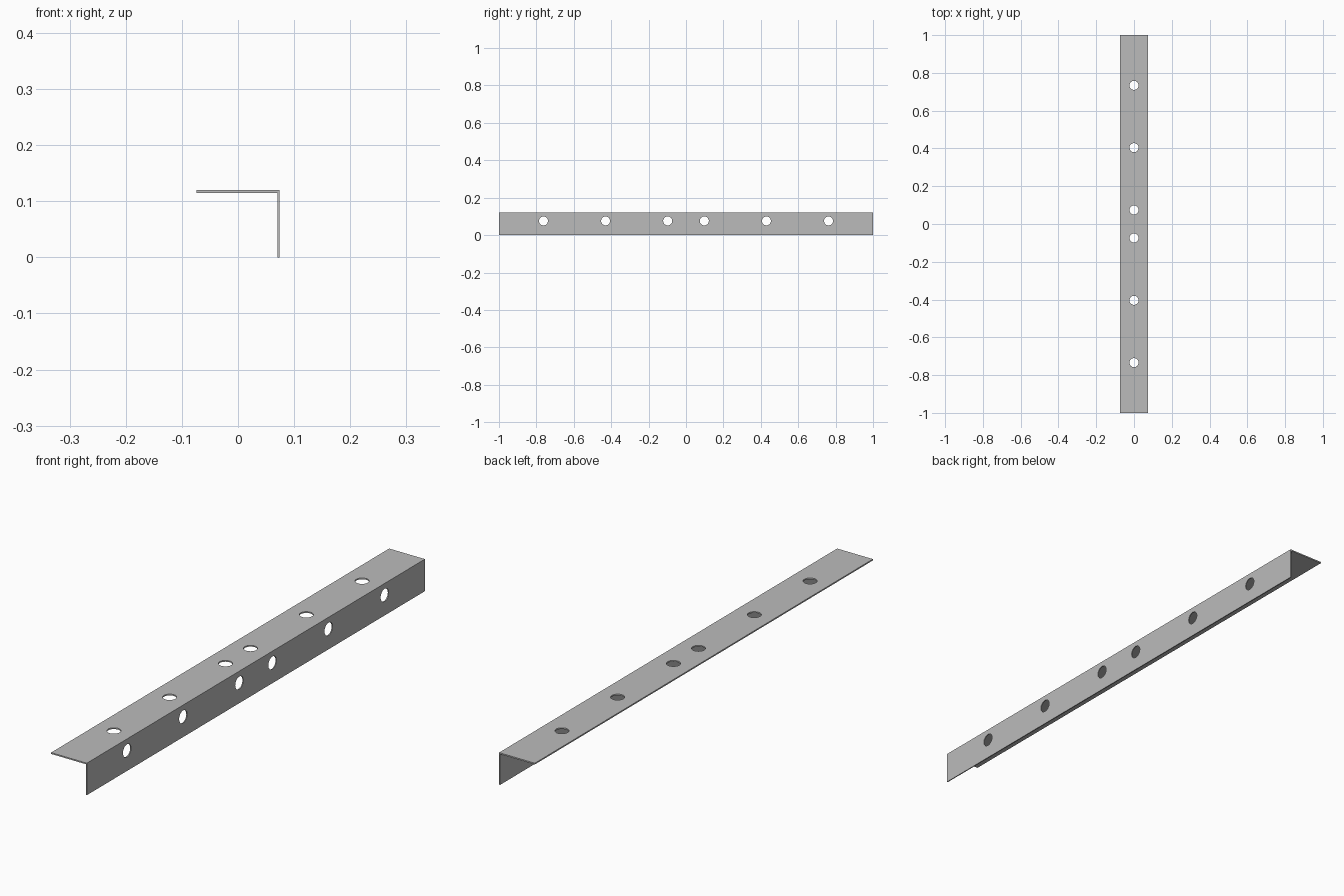
import bpy
import bmesh
from math import pi
from mathutils import Matrix, Vector

default = bpy.data.objects.get("Cube")
if default:
    bpy.data.objects.remove(default, do_unlink=True)

HALF_LENGTH, HALF_WIDTH, HEIGHT = 1.0, 0.074, 0.12
TOP_THICK, SIDE_THICK = 0.005, 0.004
HOLE_RADIUS = 0.024

steel = bpy.data.materials.new("grey steel")
steel.use_nodes = True
grey = (0.5, 0.5, 0.5, 1.0)
steel.diffuse_color = grey
steel.node_tree.nodes["Principled BSDF"].inputs["Base Color"].default_value = grey


def mesh_object(name, bm):
    bmesh.ops.recalc_face_normals(bm, faces=bm.faces)
    mesh = bpy.data.meshes.new(name)
    bm.to_mesh(mesh)
    bm.free()
    mesh.materials.append(steel)
    obj = bpy.data.objects.new(name, mesh)
    bpy.context.scene.collection.objects.link(obj)
    return obj


# L-shaped section extruded along the length
w, h = HALF_WIDTH, HEIGHT
section = [(-w, h), (w, h), (w, 0), (w - SIDE_THICK, 0),
           (w - SIDE_THICK, h - TOP_THICK), (-w, h - TOP_THICK)]
bm = bmesh.new()
face = bm.faces.new([bm.verts.new((x, -HALF_LENGTH, z)) for x, z in section])
extruded = bmesh.ops.extrude_face_region(bm, geom=[face])["geom"]
bmesh.ops.translate(bm, vec=(0, 2 * HALF_LENGTH, 0),
                    verts=[v for v in extruded if isinstance(v, bmesh.types.BMVert)])
angle_bar = mesh_object("angle_bar", bm)


# Round cutters for both flanges, mirrored about the middle
def add_drills(bm, first, pitch, x, z, rotation):
    for i in range(3):
        for side in (-1, 1):
            place = Matrix.Translation(Vector((x, side * (first + i * pitch), z)))
            bmesh.ops.create_cone(bm, cap_ends=True, segments=32, depth=0.04,
                                  radius1=HOLE_RADIUS, radius2=HOLE_RADIUS,
                                  matrix=place @ rotation)


bm = bmesh.new()
add_drills(bm, 0.074, 0.33, 0, h, Matrix.Identity(4))
add_drills(bm, 0.098, 0.332, w, 0.076, Matrix.Rotation(pi / 2, 4, "Y"))
drills = mesh_object("hole_cutters", bm)
drills.hide_render = True
drills.hide_viewport = True

holes = angle_bar.modifiers.new("bolt holes", "BOOLEAN")
holes.operation = "DIFFERENCE"
holes.solver = "EXACT"
holes.object = drills

# Keep flat plates and smooth hole walls
bpy.ops.object.select_all(action="DESELECT")
bpy.context.view_layer.objects.active = angle_bar
angle_bar.select_set(True)
bpy.ops.object.modifier_apply(modifier=holes.name)
bpy.data.objects.remove(drills, do_unlink=True)
bpy.ops.object.shade_smooth_by_angle(angle=pi / 6)
